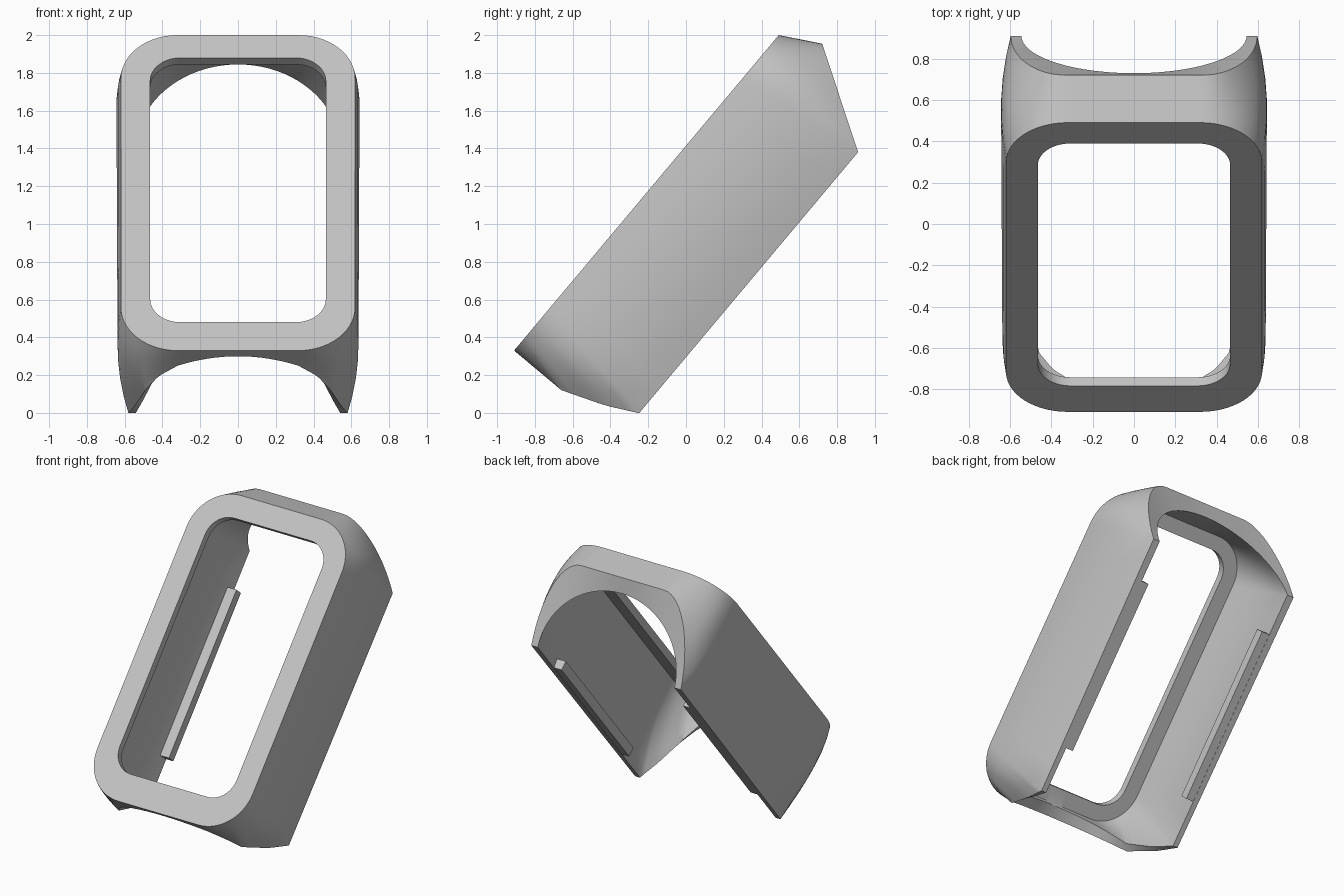
import bpy, bmesh, math
from mathutils import Vector

cube = bpy.data.objects.get("Cube")
if cube:
    bpy.data.objects.remove(cube)

grey = bpy.data.materials.new("plain grey")
grey.use_nodes = True
COLOR = (0.55, 0.55, 0.55, 1)
grey.diffuse_color = COLOR
grey.node_tree.nodes["Principled BSDF"].inputs["Base Color"].default_value = COLOR

END, CORNER, SIDE = 8, 14, 10   # steps along each stretch of the half outline
DEPTH = 0.72
TILT = math.radians(50)


def place(p):
    """Case space (across, along, depth) to the leaning world position."""
    x, v, d = p
    c, s = math.cos(TILT), math.sin(TILT)
    return Vector((x, -0.91 + c * v + s * d, 0.33 + s * v - c * d))


def steps(n):
    return [i / n for i in range(n)]


def along(points, t):
    """Point at fraction t of an evenly spaced polyline."""
    f = t * (len(points) - 1)
    i = min(int(f), len(points) - 2)
    return Vector(points[i]).lerp(Vector(points[i + 1]), f - i)


def rounded(hx, v0, v1, r, d):
    """Half a rounded rectangle, from bottom centre to top centre."""
    pts = [Vector((u * (hx - r), v0, d)) for u in steps(END)]
    for u in steps(CORNER):
        a = u * math.pi / 2
        pts.append(Vector((hx - r + r * math.sin(a), v0 + r - r * math.cos(a), d)))
    pts += [Vector((hx, v0 + r + u * (v1 - v0 - 2 * r), d)) for u in steps(SIDE)]
    for u in steps(CORNER):
        a = u * math.pi / 2
        pts.append(Vector((hx - r + r * math.cos(a), v1 - r + r * math.sin(a), d)))
    pts += [Vector(((1 - u) * (hx - r), v1, d)) for u in steps(END)]
    return pts + [Vector((0, v1, d))]


def back_rim(inner):
    """Half of the arched rear rim, outer or inner edge."""
    low = [(0.32, 0, 0.125), (0.42, 0, 0.21), (0.49, 0, 0.326),
           (0.545, 0.086, 0.554), (0.58, 0.171, DEPTH)]
    pts = [Vector((0.32 * u, 0, 0.047 + 0.078 * u * u)) for u in steps(END)]
    pts += [along(low, u) for u in steps(CORNER)]
    if inner:
        for p in pts:
            p.x *= 0.935
            p.y += 0.085 * (1 - p.z / DEPTH)
            p.z += 0.012 * (1 - p.z / DEPTH)
    x0, x1 = (0.542, 0.545) if inner else (0.58, 0.597)
    pts += [Vector((x0 + (x1 - x0) * u, 0.171 + 1.804 * u, DEPTH)) for u in steps(SIDE)]
    crown = Vector((0, 2.215, 0.283)) if inner else Vector((0, 2.293, 0.205))
    foot = Vector((0, 1.975, DEPTH))
    flat = math.radians(36)
    top = [(math.pi / 2 - u * (math.pi / 2 - flat), u, True) for u in steps(CORNER)]
    top += [(flat * (1 - u), u, False) for u in steps(END)] + [(0, 1, False)]
    for a, u, corner in top:
        if inner:
            p = crown.lerp(foot, 1 - math.cos(a))
            p.x = x1 * math.sin(a)
        elif corner:
            b = u * math.pi / 2
            p = crown.lerp(foot, 1 - math.sin(b))
            p.x = 0.33 + (x1 - 0.33) * math.cos(b)
        else:
            p = crown.copy()
            p.x = 0.33 * (1 - u)
        pts.append(p)
    return pts


def wall(front, back, n=6):
    """Rings between two edges, bulging slightly at the sides."""
    rings = []
    for k in range(1, n):
        t = k / n
        ring = [a.lerp(b, t) for a, b in zip(front, back)]
        for p in ring:
            p.x += 0.14 * t * (1 - t) * min(1, p.x / 0.58) ** 4
        rings.append(ring)
    return rings


def finish(bm, name):
    bmesh.ops.recalc_face_normals(bm, faces=bm.faces[:])
    mesh = bpy.data.meshes.new(name)
    bm.to_mesh(mesh)
    bm.free()
    mesh.materials.append(grey)
    obj = bpy.data.objects.new(name, mesh)
    bpy.context.collection.objects.link(obj)
    bpy.ops.object.select_all(action='DESELECT')
    obj.select_set(True)
    bpy.context.view_layer.objects.active = obj
    bpy.ops.object.shade_smooth_by_angle(angle=math.radians(32))
    return obj


# Case: front frame, outer wall, arched rim, inner wall and window
front = rounded(0.62, 0, 2.18, 0.30, 0)
plate = rounded(0.57, 0.09, 2.12, 0.26, 0.054)
outer, inner = back_rim(False), back_rim(True)
rings = [rounded(0.465, 0.196, 2.023, 0.16, 0), front]
rings += wall(front, outer) + [outer, inner]
rings += wall(plate, inner)[::-1] + [plate]
rings.append(rounded(0.465, 0.196, 2.023, 0.16, 0.054))

bm = bmesh.new()
loops = []
for half in rings:
    full = half + [Vector((-p.x, p.y, p.z)) for p in half[-2:0:-1]]
    loops.append([bm.verts.new(place(p)) for p in full])
for k, a in enumerate(loops):
    b = loops[(k + 1) % len(loops)]
    for i in range(len(a)):
        j = (i + 1) % len(a)
        bm.faces.new((a[i], a[j], b[j], b[i]))
finish(bm, "case_shell")

# Retaining rails inside the rear edge of each side wall
for name, side in (("left_rail", 1), ("right_rail", -1)):
    bm = bmesh.new()
    bmesh.ops.create_cube(bm, size=1)
    for v in bm.verts:
        x = 0.525 + 0.08 * v.co.x
        v.co = place((side * x, 1.09 + 1.2 * v.co.y, 0.685 + 0.066 * v.co.z))
    finish(bm, name)
